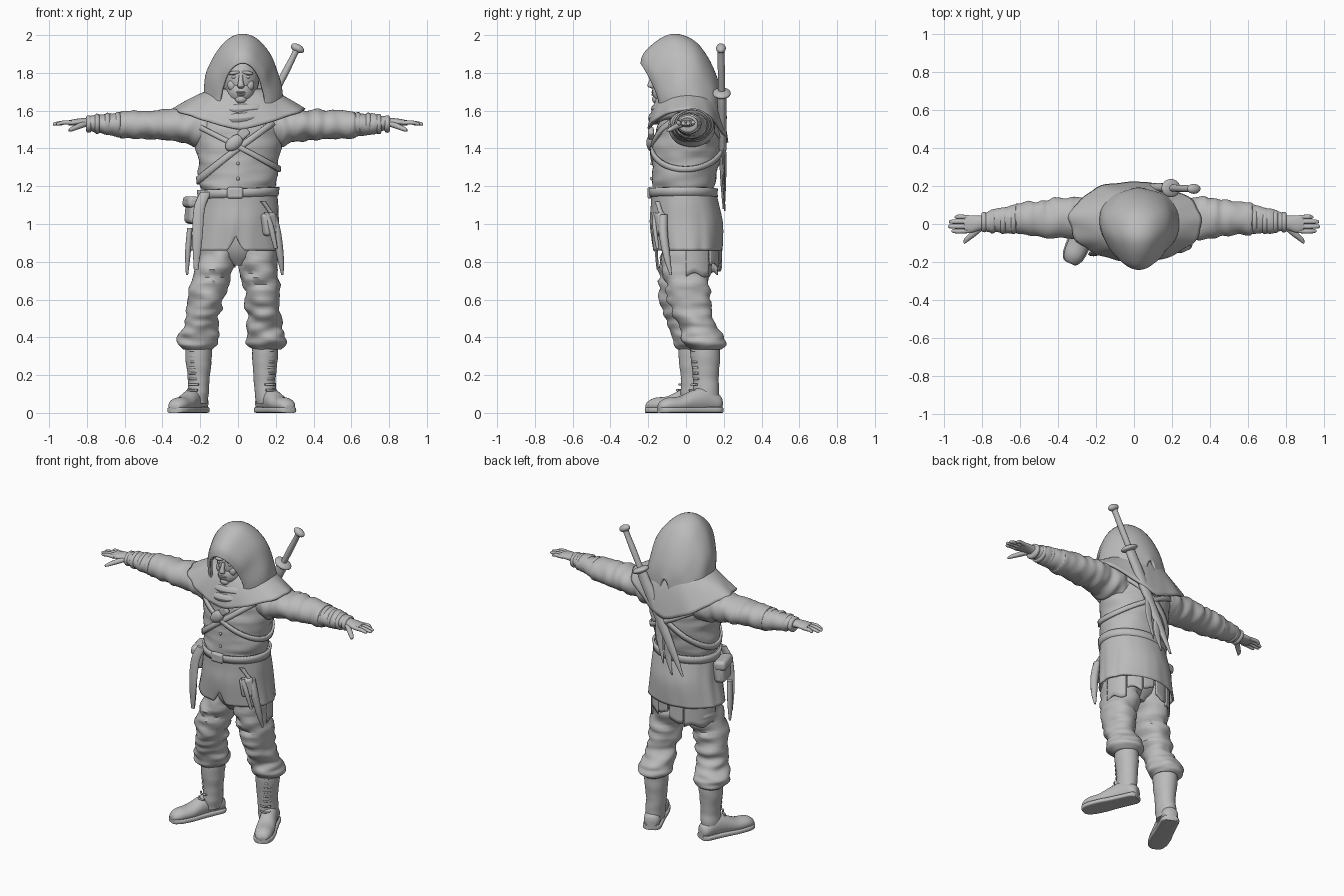
import bpy, bmesh
from math import sin, cos, pi, radians, copysign
from mathutils import Vector, noise

if "Cube" in bpy.data.objects:
    bpy.data.objects.remove(bpy.data.objects["Cube"])

GREY = (0.5, 0.5, 0.5, 1)
mat = bpy.data.materials.new("plain grey")
mat.use_nodes = True
mat.diffuse_color = GREY
mat.node_tree.nodes["Principled BSDF"].inputs["Base Color"].default_value = GREY
parts = []


def finish(ob, name):
    ob.name = name
    ob.data.materials.append(mat)
    parts.append(ob)
    return ob


def surface(name, f, nu, nv, closed=True, caps=False, thick=0):
    """Grid of points f(u, v); u runs around, v runs along."""
    bm = bmesh.new()
    cols = nu if closed else nu + 1
    g = [[bm.verts.new(f(i / nu, j / nv)) for i in range(cols)] for j in range(nv + 1)]
    for j in range(nv):
        for i in range(nu):
            k = (i + 1) % cols
            bm.faces.new((g[j][i], g[j][k], g[j + 1][k], g[j + 1][i]))
    if caps:
        bm.faces.new(g[0])
        bm.faces.new(g[-1])
    bmesh.ops.recalc_face_normals(bm, faces=bm.faces)
    me = bpy.data.meshes.new(name)
    bm.to_mesh(me)
    bm.free()
    ob = bpy.data.objects.new(name, me)
    bpy.context.collection.objects.link(ob)
    if thick:
        m = ob.modifiers.new("thickness", "SOLIDIFY")
        m.thickness = thick
        m.offset = 0
    return finish(ob, name)


def along(rows, t):
    """Smooth interpolation through rows, t in 0..1."""
    s = t * (len(rows) - 1)
    i = min(int(s), len(rows) - 2)
    w = s - i
    a, b, c, d = (rows[max(0, min(len(rows) - 1, i + o))] for o in (-1, 0, 1, 2))
    return [q + 0.5 * w * (r - p + w * (2 * p - 5 * q + 4 * r - e + w * (3 * (q - r) + e - p)))
            for p, q, r, e in zip(a, b, c, d)]


def sweep(name, rows, n=32, wob=0, k=5, sq=1):
    """Loft of ellipses; rows hold x, y, z, side radius, up radius."""
    d = Vector(rows[-1][:3]) - Vector(rows[0][:3])
    d.normalize()
    if abs(d.z) > 0.7:
        su, sv = Vector((1, 0, 0)), Vector((0, 1, 0))
    else:
        sv = Vector((0, 0, 1))
        su = sv.cross(d).normalized()
    stretch = Vector((7, 7, 7)) + Vector([abs(c) * 16 for c in d])

    def f(u, v):
        x, y, z, a, b = along(rows, v)
        c, s = cos(2 * pi * u), sin(2 * pi * u)
        c, s = copysign(abs(c) ** sq, c), copysign(abs(s) ** sq, s)
        o = su * c * max(a, 0.002) + sv * s * max(b, 0.002)
        p = Vector((x, y, z)) + o
        return p + o * wob * noise.noise(p * stretch)
    return surface(name, f, n, (len(rows) - 1) * k, caps=True)


def ball(name, loc, scale, rot=(0, 0, 0)):
    bpy.ops.mesh.primitive_uv_sphere_add(segments=24, ring_count=16, radius=1, location=loc, rotation=rot)
    ob = bpy.context.object
    ob.scale = scale
    return finish(ob, name)


def box(name, loc, size, rot=(0, 0, 0), bevel=0.012):
    bpy.ops.mesh.primitive_cube_add(size=1, location=loc, rotation=rot)
    ob = bpy.context.object
    ob.scale = size
    bpy.ops.object.transform_apply(location=False, rotation=False)
    m = ob.modifiers.new("soft edges", "BEVEL")
    m.width, m.segments = bevel, 3
    return finish(ob, name)


# Torso
TORSO = [(0, 0, 1.05, .19, .16), (0, -.015, 1.17, .195, .16), (0, -.012, 1.22, .205, .168),
         (0, 0, 1.32, .212, .178), (0, .008, 1.42, .225, .18), (0, .015, 1.52, .225, .165),
         (.01, .03, 1.6, .19, .13), (.01, .02, 1.7, .1, .1)]
sweep("torso", TORSO, 48, .07)


def girth(z):
    for p, q in zip(TORSO, TORSO[1:]):
        if z <= q[2]:
            return Vector(p).lerp(Vector(q), max(0, (z - p[2]) / (q[2] - p[2])))
    return Vector(TORSO[-1])


def band(name, zc, tilt, width, grow):
    def f(u, v):
        a = 2 * pi * u
        z = zc + tilt * cos(a) + (v - .5) * width
        x, y, _, rx, ry = girth(z)
        return x + (rx + grow) * cos(a), y + (ry + grow) * sin(a), z
    surface(name, f, 64, 2, thick=.014)


band("chest_strap_high_left", 1.4, .17, .04, .008)
band("chest_strap_high_right", 1.41, -.12, .03, .01)
band("belt", 1.165, .008, .045, .014)
ball("strap_knot", (-.02, -.185, 1.43), (.055, .025, .035), (0, -.7, 0))
box("strap_buckle", (.03, -.185, 1.48), (.06, .03, .05), (0, -.7, 0))
box("belt_buckle", (-.015, -.19, 1.165), (.085, .03, .06))
for z in (1.24, 1.32, 1.54):
    ball("coat_button", (0, girth(z).y - girth(z)[4] - .004, z), (.009, .007, .009))


# Coat skirt, split at the front
SKIRT = [(0, -.015, 1.18, .2, .165), (0, -.005, 1.1, .207, .175),
         (-.005, .003, 1, .217, .187), (-.012, .008, .86, .243, .178)]


def skirt(u, v):
    x, y, z, rx, ry = along(SKIRT, v)
    c, s = cos(2 * pi * u), sin(2 * pi * u)
    split = max(0, 1 - abs(c) / .16) if s < 0 else 0
    r = 1 + .05 * v * noise.noise(Vector((c * 4, s * 4, z * 3)))
    return x + rx * c * r, y + ry * s * r, z + .09 * split * v ** 6


surface("coat_skirt", skirt, 96, 20, thick=.012)
sweep("hips", [(0, 0, .78, .05, .07), (0, 0, .88, .17, .13), (0, 0, 1.1, .18, .15)])

# Ragged tails under the skirt at the back
for a0, a1, low in ((-5, 38, .73), (40, 66, .78), (68, 88, .8), (92, 116, .76), (118, 182, .735)):
    def tail(u, v):
        a = radians(a0 + (a1 - a0) * u)
        return (-.005 + .21 * cos(a), .015 + .17 * sin(a),
                .92 + (low + .012 * sin(9 * a) - .92) * v)
    surface("coat_tail", tail, 10, 6, closed=False, thick=.01)


# Shoulder mantle
def mantle(u, v):
    c, s = cos(2 * pi * u), sin(2 * pi * u)
    rim = (1.5 if s < 0 else 1.43) + (.105 if s < 0 else .175) * abs(c) ** 1.3
    rx, ry = .13 + .215 * v ** .9, .12 + .085 * v ** .6
    r = 1 + .07 * v * noise.noise(Vector((c * 3, s * 3, v)))
    return .008 + rx * c * r, .012 + ry * s * r, 1.71 + (rim - 1.71) * v ** 1.2


surface("mantle", mantle, 72, 14, thick=.014)

# Cowl folds around the neck
for i, (z, rx, ry) in enumerate(((1.585, .165, .165), (1.62, .17, .15), (1.66, .15, .125))):
    def fold(u, v):
        a, b = 2 * pi * u, 2 * pi * v
        r = .03 + .008 * noise.noise(Vector((cos(a) * 3, sin(a) * 3, i * 5)))
        return (.02 + (rx + r * cos(b)) * cos(a), -.005 + (ry + r * cos(b)) * sin(a),
                z + r * sin(b) + .025 * sin(a) + .015 * cos(a + i))
    surface("cowl_fold", fold, 48, 12)

# Hood: arches from brim to nape (top y, top z, bottom y, bottom z, half width)
HOOD = [(-.235, 1.85, -.135, 1.62, .115), (-.215, 1.905, -.12, 1.62, .145), (-.135, 1.975, -.08, 1.61, .18),
        (-.055, 2, -.02, 1.61, .205), (.04, 1.965, .05, 1.61, .205), (.11, 1.88, .1, 1.6, .18),
        (.16, 1.77, .15, 1.59, .13), (.185, 1.67, .18, 1.58, .03)]


def hood(u, v):
    yt, zt, yb, zb, w = along(HOOD, v)
    c, s = cos(pi * u), sin(pi * u)
    r = 1 + .05 * noise.noise(Vector((c * 2, v * 4, s * 3)))
    return .025 + w * c * r, yb + (yt - yb) * s ** 1.5, zb + (zt - zb) * s


surface("hood", hood, 40, 35, closed=False, thick=.014)

# Head and face
FX = .015
ball("head", (FX, -.06, 1.77), (.098, .115, .13))
ball("jaw", (FX, -.095, 1.7), (.075, .085, .075))
sweep("nose", [(FX, -.17, 1.79, .01, .01), (FX, -.183, 1.755, .013, .014),
               (FX, -.186, 1.73, .019, .018), (FX, -.176, 1.718, .01, .008)], 16)
ball("chin", (FX, -.158, 1.66), (.03, .022, .022))
ball("upper_lip", (FX, -.172, 1.697), (.026, .012, .006))
ball("lower_lip", (FX, -.171, 1.685), (.022, .012, .007))
for s in (-1, 1):
    ball("brow", (FX + s * .035, -.164, 1.8), (.032, .014, .01), (0, s * .15, 0))
    ball("eye", (FX + s * .035, -.158, 1.778), (.015, .012, .009))
    ball("cheek", (FX + s * .045, -.143, 1.735), (.026, .02, .03))

# Arms and hands
ARM = [(.14, .03, 1.51, .12, .12), (.22, .03, 1.515, .12, .105), (.3, .03, 1.52, .115, .088),
       (.4, .03, 1.525, .108, .08), (.5, .03, 1.525, .093, .076), (.61, .025, 1.525, .083, .07),
       (.63, .025, 1.525, .074, .062), (.72, .017, 1.53, .063, .052), (.8, .01, 1.535, .046, .035)]
PALM = [(.77, .008, 1.535, .04, .03), (.81, .006, 1.538, .038, .024), (.86, 0, 1.538, .046, .018),
        (.895, 0, 1.535, .042, .014)]
for s, side in ((1, "left"), (-1, "right")):
    def flip(rows):
        return [(s * r[0],) + tuple(r[1:]) for r in rows]
    sweep(side + "_sleeve", flip(ARM), 36, .16, 7)
    for x, r in ((.635, .073), (.69, .069), (.745, .062), (.79, .053)):
        sweep(side + "_wrist_wrap", flip([(x + dx, .02 - (x - .635) * .06, 1.53, r - e, r * .84 - e)
              for dx, e in ((-.014, .01), (-.008, 0), (.008, 0), (.014, .01))]), 28, .06, 2)
    sweep(side + "_palm", flip(PALM), 24)
    for y, tip in ((.036, .945), (.012, .975), (-.013, .98), (-.037, .962)):
        sweep(side + "_finger", flip([(.87, y, 1.535, .011, .011), (.92, y * 1.05, 1.537, .012, .011),
              (tip - .01, y, 1.53, .01, .009), (tip, y, 1.529, .004, .004)]), 12)
    sweep(side + "_thumb", flip([(.81, -.02, 1.53, .018, .016), (.85, -.055, 1.515, .016, .015),
          (.885, -.085, 1.5, .012, .011), (.895, -.102, 1.495, .005, .005)]), 14)

# Legs and boots, the left one set slightly further back
LEG = [(.09, .01, .95, .1, .13), (.112, 0, .8, .103, .132), (.14, -.008, .66, .098, .118),
       (.16, .005, .54, .09, .105), (.168, .035, .46, .092, .1), (.175, .06, .4, .108, .11),
       (.18, .072, .36, .105, .108), (.178, .072, .335, .078, .08)]
SHAFT = [(.175, .07, .38, .07, .08), (.175, .07, .28, .068, .077), (.175, .072, .18, .058, .068),
         (.178, .075, .1, .056, .07), (.178, .075, .05, .05, .065)]
FOOT = [(-.06, .05, .03, .035), (.02, .055, .048, .05), (.25, .07, .05, .068), (.5, .06, .052, .06),
        (.75, .045, .057, .043), (1, .042, .052, .038), (1.13, .036, .036, .026), (1.17, .032, .02, .012)]
for s, side in ((1, "left"), (-1, "right")):
    def place(x, y, z):
        w = max(0, min(1, (.9 - z) / .5))
        return s * x - .033 * w, y + s * .032 * w, z
    sweep(side + "_trouser_leg", [place(*r[:3]) + r[3:] for r in LEG], 40, .22, 7)
    sweep(side + "_boot_shaft", [place(*r[:3]) + r[3:] for r in SHAFT], 32, .06)
    heel, toe = Vector(place(.165, .135, 0)), Vector(place(.285, -.13, 0))
    out = (toe - heel).normalized()
    across = Vector((-out.y, out.x, 0))
    path = [(heel.lerp(toe, t), z, a, b) for t, z, a, b in FOOT]
    sweep(side + "_boot_foot", [(p.x, p.y, z, a, b) for p, z, a, b in path])
    sweep(side + "_boot_sole", [(p.x, p.y, .015, a + .007, .015) for p, z, a, b in path], 32, sq=.4)
    box(side + "_boot_heel", heel.lerp(toe, .12) + Vector((0, 0, .02)), (.09, .1, .04),
        (0, 0, s * .42), .015)
    for i in range(8):
        z = .12 + i * .03
        c = Vector(place(.176, .072, z)) + out * (.064 + .012 * (i / 7) + .03 * max(0, 1 - i / 2))
        ends = [c + across * k * .03 - out * abs(k) * .015 for k in (-1, 0, 1)]
        sweep(side + "_boot_lace", [(*p, .006, .006) for p in ends], 8)

# Sword in its scabbard, slung across the back
top, low = Vector((.315, .185, 1.93)), Vector((-.115, .2, 1.08))


def sword(name, stations, wob=0):
    sweep(name, [(*top.lerp(low, t), a, b) for t, a, b in stations], 20, wob)


sword("sword_grip", ((0, .02, .02), (.05, .018, .018), (.15, .021, .019), (.28, .019, .018)))
ball("sword_pommel", top, (.038, .026, .022), (0, .47, 0))
ball("sword_guard", top.lerp(low, .28), (.055, .048, .02), (0, .47, 0))
sword("scabbard", ((.28, .034, .022), (.4, .04, .024), (.6, .036, .02), (.8, .03, .016), (1, .008, .006)), .1)
for a, b in (((.06, 1.46), (.02, 1.13)), ((-.01, 1.3), (-.04, 1.07))):
    sweep("scabbard_ribbon", [(a[0], .2, a[1], .02, .008), ((a[0] + b[0]) / 2 + .015, .2, (a[1] + b[1]) / 2, .024, .006),
                              (b[0], .205, b[1], .004, .004)], 12)

# Belt gear
box("belt_pouch", (-.235, -.04, 1.07), (.07, .14, .14), (0, .1, .25), .025)
box("belt_pouch_flap", (-.243, -.042, 1.115), (.075, .15, .06), (0, .1, .25), .02)
sweep("belt_end", [(-.17, -.135, 1.17, .03, .012), (-.205, -.15, 1.08, .03, .013),
                   (-.215, -.16, .92, .026, .01), (-.222, -.15, .76, .012, .006)], 16)
sweep("right_dagger", [(-.255, -.09, .98, .014, .02), (-.265, -.08, .85, .015, .022),
                       (-.27, -.07, .73, .006, .008)], 16)
sweep("left_dagger_sheath", [(.185, -.12, 1.05, .02, .022), (.205, -.12, .95, .024, .024),
                             (.225, -.1, .82, .018, .018), (.235, -.08, .73, .006, .006)], 16)
sweep("left_dagger_grip", [(.13, -.15, 1.12, .016, .016), (.16, -.14, 1.08, .012, .012),
                           (.185, -.125, 1.04, .018, .018)], 16)
box("left_tool_pouch", (.165, -.14, 1.0), (.08, .05, .12), (0, -.15, .6), .018)
sweep("left_tool", [(.15, -.165, 1.06, .012, .01), (.175, -.165, .98, .016, .012), (.2, -.15, .87, .01, .008)], 12)

# Smooth shading with sharp edges kept
bpy.ops.object.select_all(action="DESELECT")
for ob in parts:
    ob.select_set(True)
bpy.context.view_layer.objects.active = parts[0]
bpy.ops.object.shade_smooth_by_angle(angle=radians(50))
